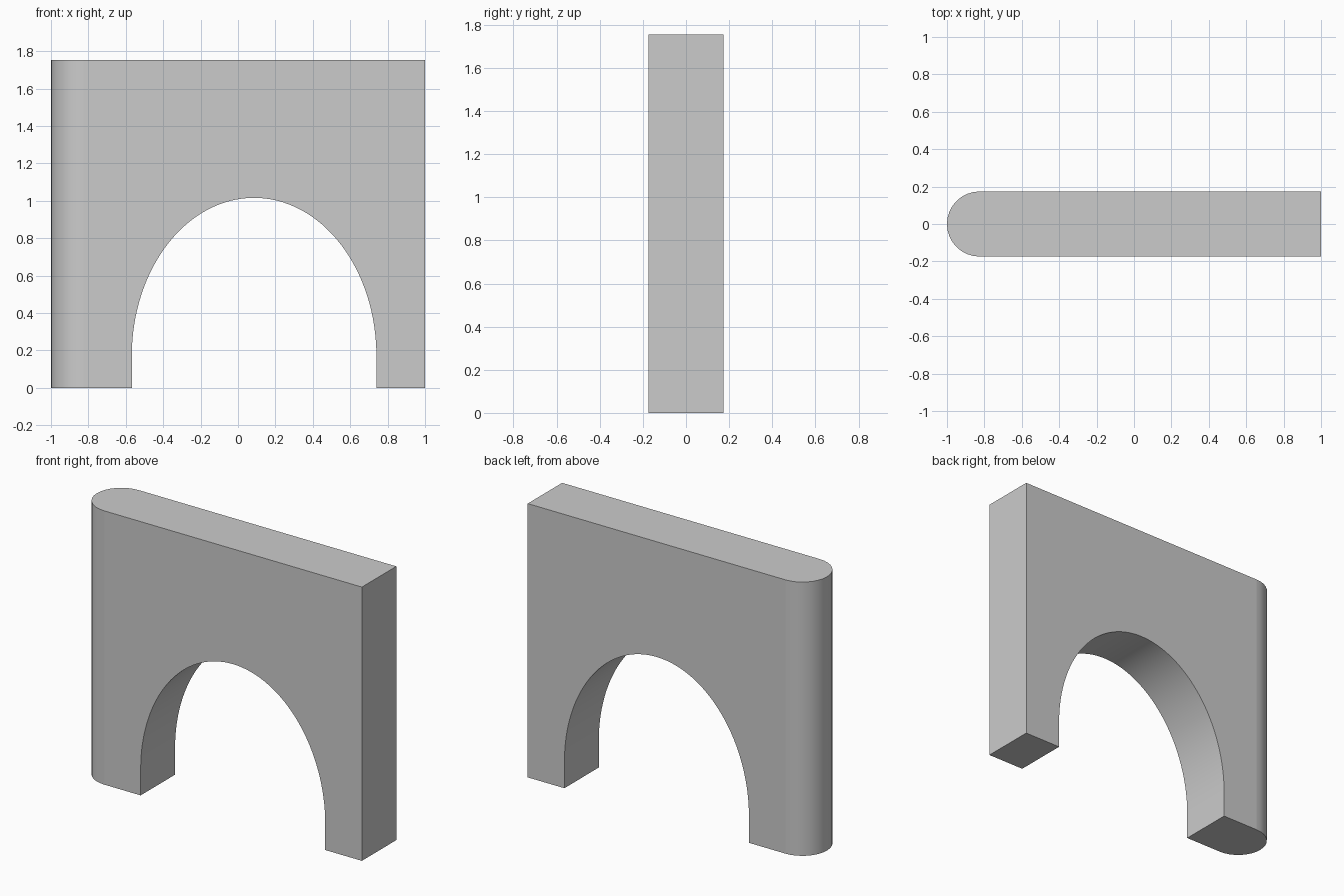
import bpy, bmesh
from math import sin, cos, pi

if "Cube" in bpy.data.objects:
    bpy.data.objects.remove(bpy.data.objects["Cube"])

HALF_Y, TOP = 0.174, 1.754          # half thickness and height of the wall
JOIN = -1 + HALF_Y                  # where the straight wall meets the round end
ARCH_X, ARCH_W, ARCH_TOP, SPRING = 0.086, 0.654, 1.016, 0.17


def extrude_outline(name, points, offset):
    """Make a solid by extruding one closed planar outline."""
    bm = bmesh.new()
    face = bm.faces.new([bm.verts.new(p) for p in points])
    result = bmesh.ops.extrude_face_region(bm, geom=[face])
    verts = [v for v in result["geom"] if isinstance(v, bmesh.types.BMVert)]
    bmesh.ops.translate(bm, verts=verts, vec=offset)
    bmesh.ops.recalc_face_normals(bm, faces=bm.faces)
    mesh = bpy.data.meshes.new(name)
    bm.to_mesh(mesh)
    bm.free()
    obj = bpy.data.objects.new(name, mesh)
    bpy.context.collection.objects.link(obj)
    bpy.context.view_layer.objects.active = obj
    obj.select_set(True)
    bpy.ops.object.shade_smooth_by_angle(angle=pi / 6)
    obj.select_set(False)
    return obj


# Straight wall with an elliptical arch on short upright jambs
N = 64
arch = [(ARCH_X - ARCH_W * cos(pi * i / N),
         SPRING + (ARCH_TOP - SPRING) * sin(pi * i / N)) for i in range(N + 1)]
outline = ([(JOIN, 0), (ARCH_X - ARCH_W, 0)] + arch
           + [(ARCH_X + ARCH_W, 0), (1, 0), (1, TOP), (JOIN, TOP)])
extrude_outline("arched_wall", [(x, -HALF_Y, z) for x, z in outline],
                (0, 2 * HALF_Y, 0))

# Half-round end on the left
S = 16
end = [(JOIN - HALF_Y * sin(pi * i / S), HALF_Y * cos(pi * i / S), 0)
       for i in range(S + 1)]
extrude_outline("rounded_end", end, (0, 0, TOP))
